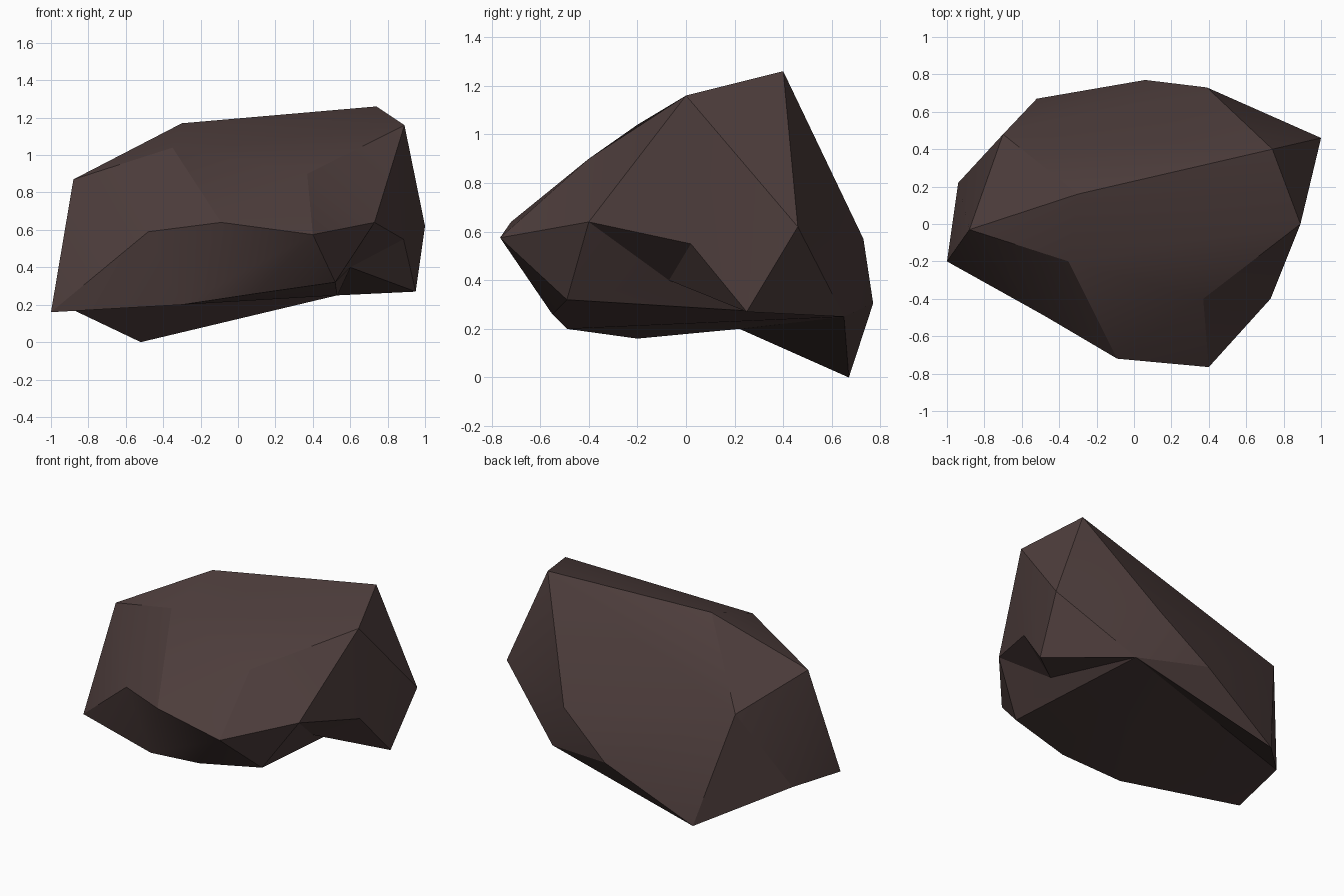
import bpy, bmesh, math

if "Cube" in bpy.data.objects:
    bpy.data.objects.remove(bpy.data.objects["Cube"])

# named corners of the boulder
P = {
    'B': (-0.88, -0.03, 0.87), 'C': (-0.30, 0.16, 1.17), 'D': (0.74, 0.40, 1.26), 'E': (0.89, 0.0, 1.16),  # ridge
    'Y': (-0.35, -0.20, 1.04), 'Z': (0.37, -0.40, 0.90),                            # front slope
    'K': (-0.09, -0.72, 0.64), 'J': (0.40, -0.765, 0.575),                          # front lip
    'S': (-0.70, 0.48, 0.72), 'Q': (0.39, 0.73, 0.57), 'F': (1.0, 0.46, 0.62),      # back shoulder
    'A': (-1.0, -0.20, 0.16), 'R': (-0.94, 0.22, 0.20), 'O': (-0.52, 0.67, 0.0), 'X': (0.06, 0.77, 0.305),
    'U': (-0.30, -0.49, 0.20), 'V': (0.10, -0.55, 0.26), 'T': (0.53, 0.65, 0.25),   # base
    'H': (0.73, -0.40, 0.64), 'I': (0.885, 0.02, 0.55), 'G': (0.95, 0.25, 0.27), 'M': (0.52, -0.49, 0.32),  # notch
}

bm = bmesh.new()
v = {k: bm.verts.new(c) for k, c in P.items()}
bmesh.ops.convex_hull(bm, input=bm.verts[:])


def open_up(names):
    """Remove the hull faces lying wholly between the named corners."""
    ring = {v[n] for n in names}
    bmesh.ops.delete(bm, geom=[f for f in bm.faces if set(f.verts) <= ring], context='FACES_ONLY')


def fan(centre, path):
    """Triangles from one corner to each step along a path of corners."""
    for a, b in zip(path, path[1:]):
        bm.faces.new((v[centre], v[a], v[b]))


# hollow on the front left: sink one corner into the hull
open_up('AKBYUV')
v['L'] = bm.verts.new((-0.48, -0.49, 0.59))
for e in [e for e in bm.edges if len(e.link_faces) == 1]:
    bm.faces.new((e.verts[0], e.verts[1], v['L']))

# shallow crease from the front slope to the right corner
open_up('EJHZ')
fan('Z', 'EHJ')

# hollow underside
open_up('AUVMGTOR')
fan('T', 'MVURO')
fan('R', 'AU')

# notch under the right side
open_up('HIGM')
v['N'] = bm.verts.new((0.60, -0.07, 0.40))
fan('N', 'HIGTMH')

bmesh.ops.delete(bm, geom=[e for e in bm.edges if not e.link_faces], context='EDGES')
bmesh.ops.recalc_face_normals(bm, faces=bm.faces[:])
mesh = bpy.data.meshes.new("boulder")
bm.to_mesh(mesh)
bm.free()

# one dark brown stone colour
stone = bpy.data.materials.new("dark brown stone")
stone.diffuse_color = (0.075, 0.047, 0.045, 1)
stone.use_nodes = True
stone.node_tree.nodes["Principled BSDF"].inputs["Base Color"].default_value = stone.diffuse_color
mesh.materials.append(stone)

boulder = bpy.data.objects.new("boulder", mesh)
bpy.context.collection.objects.link(boulder)
bpy.context.view_layer.objects.active = boulder
boulder.select_set(True)
bpy.ops.object.shade_smooth_by_angle(angle=math.radians(23))
